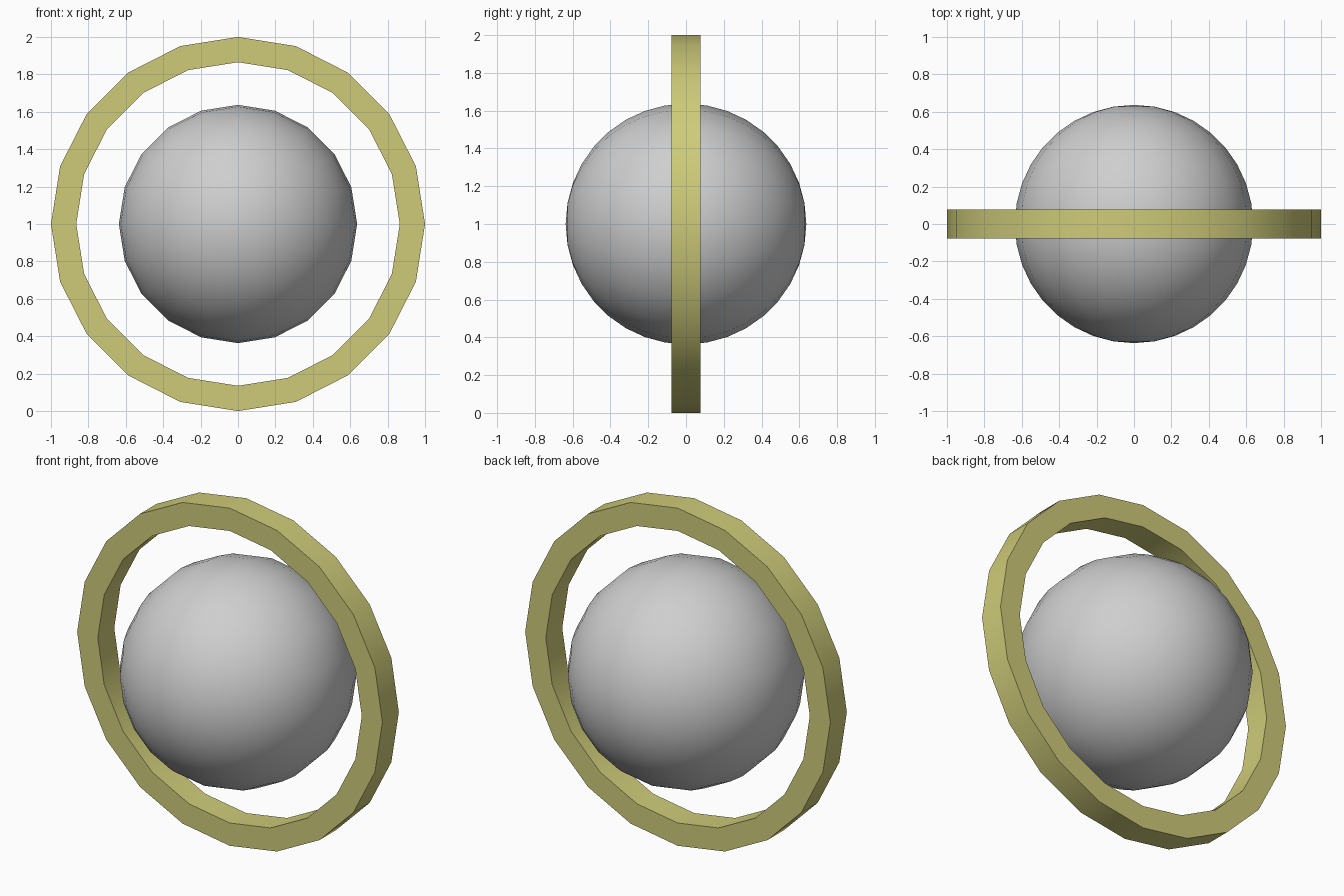
import bpy, bmesh, math
from mathutils import Matrix

if "Cube" in bpy.data.objects:
    bpy.data.objects.remove(bpy.data.objects["Cube"])

SIDES = 20
CENTRE = (0, 0, 1)


def material(name, colour):
    mat = bpy.data.materials.new(name)
    mat.diffuse_color = (*colour, 1)
    mat.use_nodes = True
    mat.node_tree.nodes["Principled BSDF"].inputs["Base Color"].default_value = mat.diffuse_color
    return mat


def finish(name, bm, mat, angle):
    bmesh.ops.recalc_face_normals(bm, faces=bm.faces)
    mesh = bpy.data.meshes.new(name)
    bm.to_mesh(mesh)
    bm.free()
    mesh.materials.append(mat)
    obj = bpy.data.objects.new(name, mesh)
    obj.location = CENTRE
    bpy.context.collection.objects.link(obj)
    bpy.ops.object.select_all(action='DESELECT')
    obj.select_set(True)
    bpy.context.view_layer.objects.active = obj
    bpy.ops.object.shade_smooth_by_angle(angle=math.radians(angle))
    return obj


grey = material("light_grey", (0.62, 0.62, 0.62))
yellow = material("pale_yellow", (0.62, 0.60, 0.19))

# Central ball, poles facing front and back
bm = bmesh.new()
bmesh.ops.create_uvsphere(bm, u_segments=SIDES, v_segments=18, radius=0.637,
                          matrix=Matrix.Rotation(math.pi / 2, 4, 'X'))
finish("ball", bm, grey, 40)

# Upright flat band around the ball: rectangular section swept round y
bm = bmesh.new()
section = [(0.865, -0.077), (1.0, -0.077), (1.0, 0.077), (0.865, 0.077)]
loops = []
for i in range(SIDES):
    a = 2 * math.pi * i / SIDES
    loops.append([bm.verts.new((r * math.cos(a), y, r * math.sin(a))) for r, y in section])
for i in range(SIDES):
    p, q = loops[i], loops[(i + 1) % SIDES]
    for j in range(4):
        k = (j + 1) % 4
        bm.faces.new((p[j], p[k], q[k], q[j]))
finish("ring", bm, yellow, 40)
